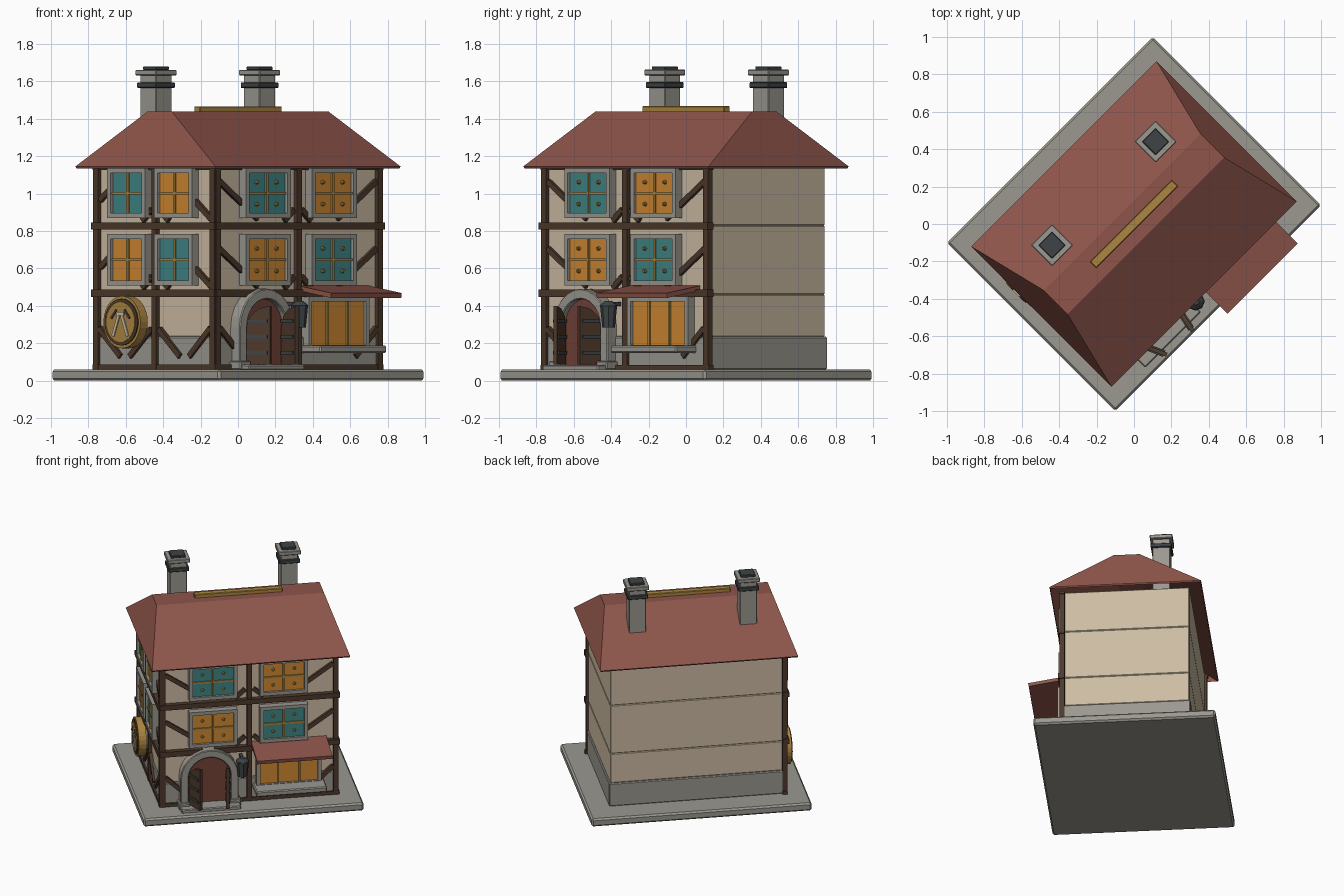
import bpy, bmesh, math
from mathutils import Matrix, Vector

if "Cube" in bpy.data.objects:
    bpy.data.objects.remove(bpy.data.objects["Cube"])


def material(name, r, g, b):
    lin = [(c / 255 / 12.92) if c < 10 else ((c / 255 + 0.055) / 1.055) ** 2.4 for c in (r, g, b)]
    m = bpy.data.materials.new(name)
    m.diffuse_color = (*lin, 1)
    m.use_nodes = True
    m.node_tree.nodes["Principled BSDF"].inputs["Base Color"].default_value = m.diffuse_color
    return m


CREAM = material("cream_plaster", 205, 188, 163)
STONE = material("grey_stone", 155, 152, 144)
TIMBER = material("dark_timber", 77, 57, 44)
ROOF = material("red_tile", 142, 85, 74)
ORANGE = material("warm_glass", 208, 136, 50)
TEAL = material("teal_glass", 64, 134, 134)
GOLD = material("brass", 172, 134, 64)
IRON = material("iron", 62, 68, 70)
DOOR = material("door_red", 116, 66, 56)

# wall frames: x along the wall, -y outwards, z up
FRONT = Matrix.Rotation(math.radians(45), 4, 'Z')
SIDE = FRONT @ Matrix.Rotation(math.radians(-90), 4, 'Z')


def finish(name, bm, mat, frame, bevel=0):
    if bevel:
        bmesh.ops.bevel(bm, geom=bm.edges[:], offset=bevel, segments=1, affect='EDGES')
    bmesh.ops.recalc_face_normals(bm, faces=bm.faces[:])
    bm.transform(frame)
    me = bpy.data.meshes.new(name)
    bm.to_mesh(me)
    bm.free()
    me.materials.append(mat)
    ob = bpy.data.objects.new(name, me)
    bpy.context.collection.objects.link(ob)
    return ob


def box(name, lo, hi, mat, frame=FRONT, bevel=0):
    lo, hi = Vector(lo), Vector(hi)
    bm = bmesh.new()
    bmesh.ops.create_cube(bm, size=1)
    bm.transform(Matrix.Translation((lo + hi) / 2) @ Matrix.Diagonal((*(hi - lo), 1)))
    return finish(name, bm, mat, frame, bevel)


def bar(name, a, b, width, y0, y1, mat, frame):
    """Beam between two (x, z) points on a wall."""
    a, b = Vector(a), Vector(b)
    d, c = b - a, (a + b) / 2
    m = frame @ Matrix.Translation((c.x, 0, c.y)) @ Matrix.Rotation(-math.atan2(d.y, d.x), 4, 'Y')
    return box(name, (-d.length / 2, y0, -width / 2), (d.length / 2, y1, width / 2), mat, m)


def prism(name, faces, y0, y1, mat, frame=FRONT, bevel=0):
    """Extrude (x, z) polygons from y0 to y1."""
    bm = bmesh.new()
    for poly in faces:
        bm.faces.new([bm.verts.new((x, y0, z)) for x, z in poly])
    bmesh.ops.remove_doubles(bm, verts=bm.verts[:], dist=1e-5)
    ext = bmesh.ops.extrude_face_region(bm, geom=bm.faces[:], use_keep_orig=True)
    bmesh.ops.translate(bm, vec=(0, y1 - y0, 0),
                        verts=[v for v in ext['geom'] if isinstance(v, bmesh.types.BMVert)])
    return finish(name, bm, mat, frame, bevel)


def round_part(name, c, r0, r1, depth, mat, frame, n=24, axis='Y'):
    bm = bmesh.new()
    bmesh.ops.create_cone(bm, cap_ends=True, segments=n, radius1=r0, radius2=r1, depth=depth)
    rot = Matrix.Rotation(math.radians(90), 4, 'X') if axis == 'Y' else Matrix()
    bm.transform(Matrix.Translation(c) @ rot)
    return finish(name, bm, mat, frame)


# ground slab, foundation and three storeys
box("base_slab", (-.778, -.636, 0), (.778, .636, .06), STONE, bevel=.012)
box("foundation", (-.621, -.449, .06), (.621, .449, .235), STONE, bevel=.006)
for i, (z0, z1) in enumerate([(.235, .46), (.46, .83), (.83, 1.145)]):
    box(f"storey_{i}", (-.612, -.44, z0), (.612, .44, z1), CREAM, bevel=.005)

# roof: open hipped shell with a narrow flat top
bm = bmesh.new()
ring = lambda u, v, z: [bm.verts.new((sx * u, sy * v, z)) for sx, sy in ((-1, -1), (1, -1), (1, 1), (-1, 1))]
eave, ridge = ring(.70, .53, 1.145), ring(.592, .09, 1.44)
for i in range(4):
    j = (i + 1) % 4
    bm.faces.new((eave[i], eave[j], ridge[j], ridge[i]))
bm.faces.new(ridge)
roof = finish("roof", bm, ROOF, FRONT)
shell = roof.modifiers.new("thickness", 'SOLIDIFY')
shell.thickness = .012
shell.offset = -1
box("ridge_board", (-.31, -.023, 1.43), (.31, .023, 1.467), GOLD, bevel=.004)

# chimneys
for u in (-.39, .393):
    for name, r, z0, z1, mat in (("shaft", .06, 1.15, 1.64, STONE), ("band", .073, 1.565, 1.595, IRON),
                                 ("cap", .079, 1.632, 1.662, STONE), ("flue", .051, 1.66, 1.68, IRON)):
        box("chimney_" + name, (u - r, .23 - r, z0), (u + r, .23 + r, z1), mat, bevel=.004)


def window(a, z0, z1, w, wall, glass, frame, cols=2, rows=2, knobs=False):
    x0, x1, t = a - w / 2, a + w / 2, .026
    f0, f1 = -wall - .05, -wall
    for lo, hi in (((x0, z0), (x0 + t, z1)), ((x1 - t, z0), (x1, z1)),
                   ((x0 + t, z0), (x1 - t, z0 + t)), ((x0 + t, z1 - t), (x1 - t, z1))):
        box("window_frame", (lo[0], f0, lo[1]), (hi[0], f1, hi[1]), STONE, frame)
    box("window_glass", (x0 + t, -wall - .032, z0 + t), (x1 - t, f1, z1 - t), glass, frame)
    for i in range(1, cols):
        x = x0 + w * i / cols
        box("window_bar", (x - .007, -wall - .042, z0 + t), (x + .007, f1, z1 - t), GOLD, frame)
    for i in range(1, rows):
        z = z0 + (z1 - z0) * i / rows
        box("window_bar", (x0 + t, -wall - .04, z - .007), (x1 - t, f1, z + .007), GOLD, frame)
    if knobs:
        for sx in (-1, 1):
            for sz in (-1, 1):
                round_part("window_knob", (a + sx * w * .22, -wall - .04, (z0 + z1) / 2 + sz * (z1 - z0) * .22),
                           .012, .007, .02, GOLD, frame, 8)


# timber framing and windows on the two dressed walls
for frame, wall, half, spots, wid in ((FRONT, .44, .612, (-.26, .24), .34), (SIDE, .612, .44, (-.185, .17), .285)):
    for a in (-half, 0, half):
        gap = a == 0 and frame is FRONT
        box("timber_post", (a - .018, -wall - .025, .06), (a + .018, -wall + .01, 1.145), TIMBER, frame)
    for z0, z1 in ((.06, .085), (.447, .487), (.807, .845), (1.125, 1.145)):
        d = .036 if .4 < z0 < 1 else .022
        box("timber_beam", (-half - .025, -wall - d, z0), (half + .025, -wall + .01, z1), TIMBER, frame)
    for k, base in enumerate((.505, .865)):
        colours = (ORANGE, TEAL) if k == 0 else (TEAL, ORANGE)
        for a, glass in zip(spots, colours):
            window(a, base + .004, base + .27 + .008 * (1 - k), wid, wall, glass, frame, knobs=frame is FRONT)
        # diagonal braces
        for s in (-1, 1):
            if frame is FRONT:
                ends = (s * (half - .02), base + .20), (s * .30, base)
            else:
                ends = (s * (half - .02), base + (.10 if s < 0 else .0)), (s * .22, base + (.25 if s < 0 else .16))
            bar("brace", *ends, .03, -wall - .02, -wall, TIMBER, frame)
            bar("brace", (s * .03, base + .05), (s * .10, base - .01), .03, -wall - .02, -wall, TIMBER, frame)
    for s in (-1, 1):
        bar("low_brace", (s * (half - .02), .28), (s * (half - .18), .13), .03, -wall - .025, -wall, TIMBER, frame)
        if frame is SIDE:
            bar("low_brace", (s * .03, .275), (s * .19, .13), .03, -wall - .025, -wall, TIMBER, frame)

# arched stone doorway
DU, SPRING = -.29, .287
def arch(r):
    arc = [(DU + r * math.cos(math.pi * i / 12), SPRING + r * math.sin(math.pi * i / 12)) for i in range(13)]
    return [(DU + r, .06)] + arc + [(DU - r, .06)]
outer, inner = arch(.205), arch(.15)
prism("door_arch", [(outer[i], outer[i + 1], inner[i + 1], inner[i]) for i in range(14)], -.51, -.43, STONE, bevel=.005)
prism("door_panel", [inner], -.475, -.43, DOOR)
box("door_step", (-.50, -.585, .055), (-.08, -.44, .085), STONE, bevel=.006)
for s in (-1, 1):
    box("arch_foot", (DU + s * .18 - .04, -.53, .06), (DU + s * .18 + .04, -.44, .105), STONE, bevel=.006)

# open door leaves with iron straps
for hinge, angle in ((-.425, -66), (-.155, -102)):
    m = FRONT @ Matrix.Translation((hinge, -.495, 0)) @ Matrix.Rotation(math.radians(angle), 4, 'Z')
    prism("door_leaf", [[(0, .087), (.135, .087), (.135, .40), (.07, .385), (.02, .345), (0, .29)]],
          -.011, .011, TIMBER, m)
    for z in (.14, .225, .31):
        box("door_strap", (.004, -.018, z), (.12, .018, z + .018), IRON, m)

# hanging lantern
round_part("lantern_body", (-.06, -.525, .345), .034, .046, .12, IRON, FRONT, 8, 'Z')
round_part("lantern_lid", (-.06, -.525, .413), .05, .02, .025, IRON, FRONT, 8, 'Z')
box("lantern_arm", (-.07, -.525, .40), (-.05, -.44, .42), IRON)

# shop window, counter and awning
window(.275, .165, .45, .46, .44, ORANGE, FRONT, cols=3, rows=1)
box("shop_counter", (.025, -.60, .148), (.525, -.44, .188), STONE, bevel=.007)
tilt = FRONT @ Matrix.Translation((.28, -.44, .495)) @ Matrix.Rotation(math.radians(9), 4, 'X')
box("awning", (-.266, -.253, -.013), (.266, 0, .013), ROOF, tilt)

# round hanging sign with a shears emblem
SA, SZ = -.185, .313
round_part("sign_rim", (SA, -.665, SZ), .14, .14, .055, GOLD, SIDE, 28)
round_part("sign_groove", (SA, -.696, SZ), .125, .125, .008, TIMBER, SIDE, 28)
round_part("sign_face", (SA, -.699, SZ), .107, .107, .008, GOLD, SIDE, 28)
for s in (-1, 1):
    bar("sign_blade", (SA + s * .055, SZ - .075), (SA + s * .012, SZ + .035), .018, -.709, -.70, CREAM, SIDE)
    bar("sign_handle", (SA + s * .07, SZ + .02), (SA + s * .03, SZ + .065), .014, -.708, -.70, TIMBER, SIDE)
bar("sign_pin", (SA - .03, SZ + .045), (SA + .03, SZ + .045), .02, -.709, -.70, CREAM, SIDE)
